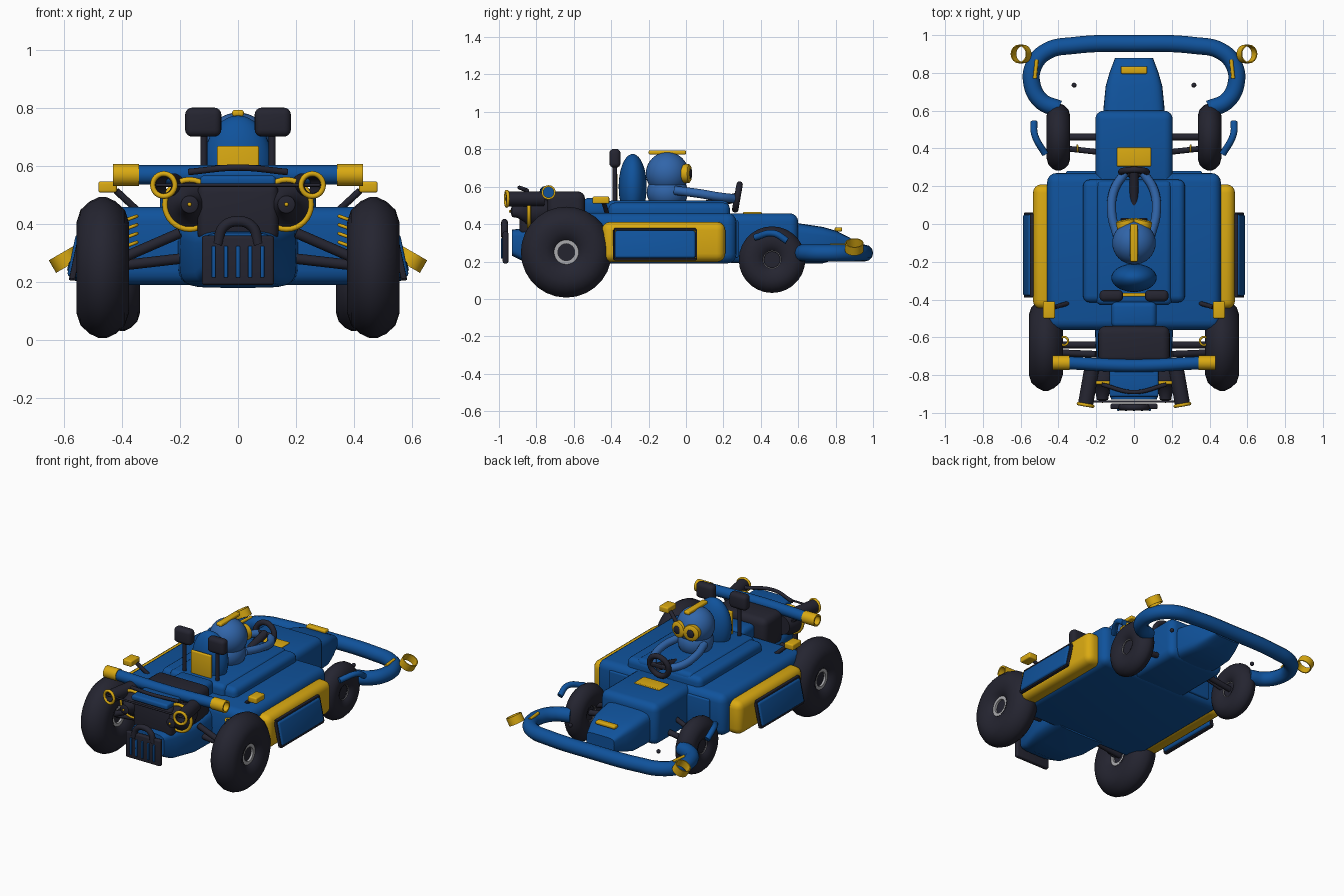
import bpy
import bmesh
from math import cos, sin, pi, radians, copysign
from mathutils import Matrix, Vector

default_cube = bpy.data.objects.get("Cube")
if default_cube:
    bpy.data.objects.remove(default_cube, do_unlink=True)


def make_material(name, red, green, blue):
    material = bpy.data.materials.new(name)
    material.use_nodes = True
    colour = (red, green, blue, 1)
    material.diffuse_color = colour
    shader = next(node for node in material.node_tree.nodes if node.type == "BSDF_PRINCIPLED")
    shader.inputs["Base Color"].default_value = colour
    return material


body_blue = make_material("body blue", .005, .085, .33)
driver_blue = make_material("driver blue", .03, .13, .4)
yellow = make_material("warm yellow", .7, .4, .006)
rubber = make_material("dark rubber", .018, .018, .03)
silver = make_material("hub silver", .4, .4, .42)

FACE_REAR = (90, 0, 0)
FACE_FRONT = (-90, 0, 0)
FACE_SIDE = (0, 90, 0)


def finish(bm, name, material, location=(0, 0, 0), rotation=(0, 0, 0)):
    """Turn a bmesh into a smooth shaded object with crisp hard edges."""
    bmesh.ops.recalc_face_normals(bm, faces=bm.faces)
    mesh = bpy.data.meshes.new(name)
    bm.to_mesh(mesh)
    bm.free()
    mesh.materials.append(material)
    part = bpy.data.objects.new(name, mesh)
    bpy.context.collection.objects.link(part)
    part.location = location
    part.rotation_euler = [radians(angle) for angle in rotation]
    bpy.ops.object.select_all(action="DESELECT")
    part.select_set(True)
    bpy.context.view_layer.objects.active = part
    bpy.ops.object.shade_smooth_by_angle(angle=radians(40))
    return part


def box(name, material, centre, size, bevel=.01, rotation=(0, 0, 0)):
    bm = bmesh.new()
    bmesh.ops.create_cube(bm, size=1, matrix=Matrix.Diagonal((*size, 1)))
    bmesh.ops.bevel(bm, geom=bm.edges[:], offset=bevel, segments=4, profile=.5, affect="EDGES")
    return finish(bm, name, material, centre, rotation)


def ball(name, material, centre, radii):
    bm = bmesh.new()
    bmesh.ops.create_uvsphere(bm, u_segments=32, v_segments=20, radius=1,
                              matrix=Matrix.Diagonal((*radii, 1)))
    return finish(bm, name, material, centre)


def lathe(name, material, profile, centre, rotation, steps=32):
    """Revolve (radius, height) points about the local z axis."""
    bm = bmesh.new()
    points = [bm.verts.new((radius, 0, height)) for radius, height in profile]
    edges = [bm.edges.new(pair) for pair in zip(points, points[1:])]
    bmesh.ops.spin(bm, geom=points + edges, axis=(0, 0, 1), cent=(0, 0, 0),
                   angle=2 * pi, steps=steps, use_duplicate=False)
    bmesh.ops.remove_doubles(bm, verts=bm.verts, dist=.0001)
    return finish(bm, name, material, centre, rotation)


def ring(name, material, radius, thickness, centre, rotation):
    circle = [(radius + thickness * cos(step * pi / 6), thickness * sin(step * pi / 6))
              for step in range(13)]
    return lathe(name, material, circle, centre, rotation)


def sleeve(name, material, outer, inner, length, centre, rotation):
    half = length / 2
    profile = [(inner, -half), (outer, -half), (outer, half), (inner, half), (inner, -half)]
    return lathe(name, material, profile, centre, rotation)


def tube(name, material, points, radius):
    curve = bpy.data.curves.new(name, "CURVE")
    curve.dimensions = "3D"
    curve.bevel_depth = radius
    curve.bevel_resolution = 4
    curve.use_fill_caps = True
    spline = curve.splines.new("BEZIER")
    spline.bezier_points.add(len(points) - 1)
    for knot, point in zip(spline.bezier_points, points):
        knot.co = point
        knot.handle_left_type = knot.handle_right_type = "AUTO"
    curve.materials.append(material)
    part = bpy.data.objects.new(name, curve)
    bpy.context.collection.objects.link(part)
    return part


def loft(name, material, stations, count=32):
    """Skin rounded sections given as (y, half width, bottom, top)."""
    bm = bmesh.new()
    loops = []
    for y, half, low, high in stations:
        loop = []
        for step in range(count):
            angle = 2 * pi * step / count
            across, up = [copysign(abs(v) ** .4, v) for v in (cos(angle), sin(angle))]
            loop.append(bm.verts.new((half * across, y, (low + high + (high - low) * up) / 2)))
        loops.append(loop)
    for first, second in zip(loops, loops[1:]):
        for i in range(count):
            j = (i + 1) % count
            bm.faces.new((first[i], first[j], second[j], second[i]))
    bm.faces.new(loops[0])
    bm.faces.new(loops[-1])
    return finish(bm, name, material)


def wheel(prefix, side, centre, radius, half):
    x, y, z = centre
    shape = [(.24, .55), (.3, .75), (.45, .94), (.65, 1), (.82, .85), (.94, .5), (1, .15)]
    profile = [(radius * r, half * w) for r, w in shape]
    profile += [(r, -w) for r, w in reversed(profile)]
    lathe(prefix + "_tyre", rubber, profile, centre, FACE_SIDE, steps=28)
    lathe(prefix + "_hub", rubber, [(0, -half * .5), (.06, -half * .5), (.06, half * .5),
                                    (0, half * .5)], centre, FACE_SIDE)
    sleeve(prefix + "_rim", silver, .066, .045, half * 1.3, centre, FACE_SIDE)
    tube(prefix + "_axle", rubber, [(x, y, z), (side * .12, y, z + .04)], .018)


# Hull, stepped cockpit deck, nose and tail
box("main_body", body_blue, (0, -.145, .325), (.92, .83, .27), .05)
box("deck_lower", body_blue, (0, -.09, .45), (.54, .65, .13), .035)
box("deck_upper", body_blue, (0, -.1, .46), (.4, .66, .13), .03)
box("front_rib", body_blue, (0, .27, .32), (.72, .02, .2), .008)
box("nose_block", body_blue, (0, .4, .325), (.41, .4, .265), .045)
loft("nose_cone", body_blue, [(.5, .17, .2, .42), (.63, .16, .19, .4), (.73, .15, .19, .385),
                              (.8, .13, .21, .365), (.88, .1, .24, .325)])
loft("tail", body_blue, [(-.5, .21, .18, .45), (-.7, .2, .18, .4), (-.85, .15, .19, .38),
                         (-.93, .12, .23, .37)])
box("tail_spine", body_blue, (0, -.48, .49), (.24, .14, .1), .03)
box("nose_handle", yellow, (0, .815, .372), (.14, .04, .022), .008)
box("dash_plate", yellow, (0, .355, .455), (.18, .1, .02), .005)

# Engine
box("engine_block", rubber, (0, -.64, .47), (.38, .2, .21), .04)
box("engine_rear", rubber, (0, -.81, .44), (.28, .16, .2), .03)
box("engine_cover", body_blue, (0, -.84, .55), (.26, .15, .035), .012)
tube("rear_visor", rubber, [(-.17, -.85, .58), (0, -.89, .595), (.17, -.85, .58)], .011)
tube("rear_bar", body_blue, [(-.36, -.735, .57), (0, -.75, .57), (.36, -.735, .57)], .034)
tube("pipe_link", rubber, [(-.29, -.94, .535), (.29, -.94, .535)], .006)

# Rear grille with carrying arch
box("grille_plate", rubber, (0, -.965, .275), (.25, .03, .17), .01)
for i in range(5):
    x = (i - 2) * .042
    box("grille_bar", body_blue, (x, -.983, .27), (.014, .012, .11), .004)
tube("grille_arch", rubber, [(-.07, -.97, .33), (-.05, -.97, .39), (0, -.97, .41),
                             (.05, -.97, .39), (.07, -.97, .33)], .018)

# Seat and driver
ball("seat_back", body_blue, (0, -.285, .6), (.12, .075, .175))
box("rear_plate", yellow, (0, -.375, .595), (.145, .02, .15), .006)
ball("driver_torso", driver_blue, (0, -.1, .57), (.105, .11, .1))
ball("driver_head", driver_blue, (0, -.1, .67), (.115, .115, .115))
box("head_crest", yellow, (0, -.1, .783), (.04, .2, .022), .008)
ring("steering_wheel", rubber, .068, .017, (0, .275, .545), (80, 0, 0))
tube("steering_column", rubber, [(0, .28, .545), (0, .1, .5)], .025)
box("steering_spoke", rubber, (0, .275, .545), (.13, .02, .025), .006)

# Front bumper hoop
half_hoop = [(.4, .61, .245), (.49, .65, .245), (.54, .74, .245), (.53, .84, .245),
             (.46, .915, .245), (.32, .945, .245)]
hoop = half_hoop + [(0, .955, .245)] + [(-x, y, z) for x, y, z in reversed(half_hoop)]
tube("front_bumper", body_blue, hoop, .045)

# Parts repeated on both sides
for side in (-1, 1):
    label = "left_" if side > 0 else "right_"
    wheel(label + "rear_wheel", side, (side * .467, -.64, .25), .243, .09)
    wheel(label + "front_wheel", side, (side * .4, .46, .21), .178, .062)

    # Side pods with a leaning panel
    box(label + "side_pod", yellow, (side * .475, -.12, .305), (.12, .66, .215), .045)
    lean = (0, side * -12, 0)
    box(label + "side_panel", body_blue, (side * .555, -.165, .29), (.04, .43, .15), .012, lean)
    for height, reach in ((.372, .54), (.212, .572)):
        box(label + "panel_edge", rubber, (side * reach, -.165, height), (.022, .44, .012), .004)
    for end in (-.385, .055):
        box(label + "panel_end", rubber, (side * .556, end, .29), (.02, .01, .16), .003, lean)
    box(label + "marker_lamp", yellow, (side * .45, -.455, .528), (.064, .09, .038), .008)
    tube(label + "marker_stalk", rubber, [(side * .42, -.44, .515), (side * .35, -.42, .45)], .012)

    # Headrests
    box(label + "headrest", rubber, (side * .12, -.38, .752), (.125, .06, .1), .024)
    tube(label + "headrest_post", rubber, [(side * .118, -.38, .72), (side * .118, -.38, .5)], .012)

    # Rear lamps, exhausts and bar ends
    lathe(label + "rear_lamp", rubber, [(0, -.1), (.06, -.1), (.08, -.05), (.083, 0), (.06, .02),
                                       (.035, .06), (.03, .09), (0, .1)],
          (side * .167, -.84, .468), FACE_REAR)
    ring(label + "lamp_ring", yellow, .085, .01, (side * .167, -.84, .468), FACE_REAR)
    ball(label + "lamp_tip", yellow, (side * .167, -.94, .468), (.007, .007, .007))
    splay = (90, 0, side * 10)
    sleeve(label + "exhaust", rubber, .04, .028, .2, (side * .24, -.86, .535), splay)
    ring(label + "exhaust_rim", yellow, .039, .009, (side * .256, -.958, .535), splay)
    sleeve(label + "bar_end", yellow, .038, .028, .09, (side * .386, -.735, .57), FACE_SIDE)

    # Suspension
    tube(label + "rear_arm", rubber, [(side * .43, -.68, .27), (side * .2, -.69, .37)], .018)
    for turn in range(4):
        ring(label + "rear_spring", yellow, .022, .006,
             (side * .37, -.62, .33 + turn * .03), (0, side * 20, 0))
    tube(label + "front_arm", rubber, [(side * .36, .4, .24), (side * .18, .38, .3)], .015)
    ring(label + "front_spring", yellow, .016, .005, (side * .3, .4, .27), FACE_SIDE)

    # Front guards and bumper fittings
    tube(label + "wheel_guard", body_blue, [(side * .53, .54, .31), (side * .525, .47, .35),
                                            (side * .47, .37, .33)], .018)
    sleeve(label + "bumper_lamp", yellow, .049, .043, .05, (side * .598, .9, .278),
           (0, side * 30, 0))
    tube(label + "bumper_strip", yellow, [(side * .525, .77, .287), (side * .515, .87, .287)], .01)
    ball(label + "tow_pin", rubber, (side * .317, .735, .25), (.013, .013, .013))

    # Goggles and arms
    lathe(label + "goggle", yellow, [(0, -.03), (.05, -.03), (.05, .005), (.04, .012), (0, .012)],
          (side * .046, .012, .67), (-90, 0, side * -12))
    ball(label + "goggle_lens", rubber, (side * .047, .024, .67), (.026, .009, .026))
    tube(label + "arm", driver_blue, [(side * .09, -.06, .58), (side * .118, .06, .565),
                                      (side * .105, .18, .545), (side * .05, .27, .535)], .024)
